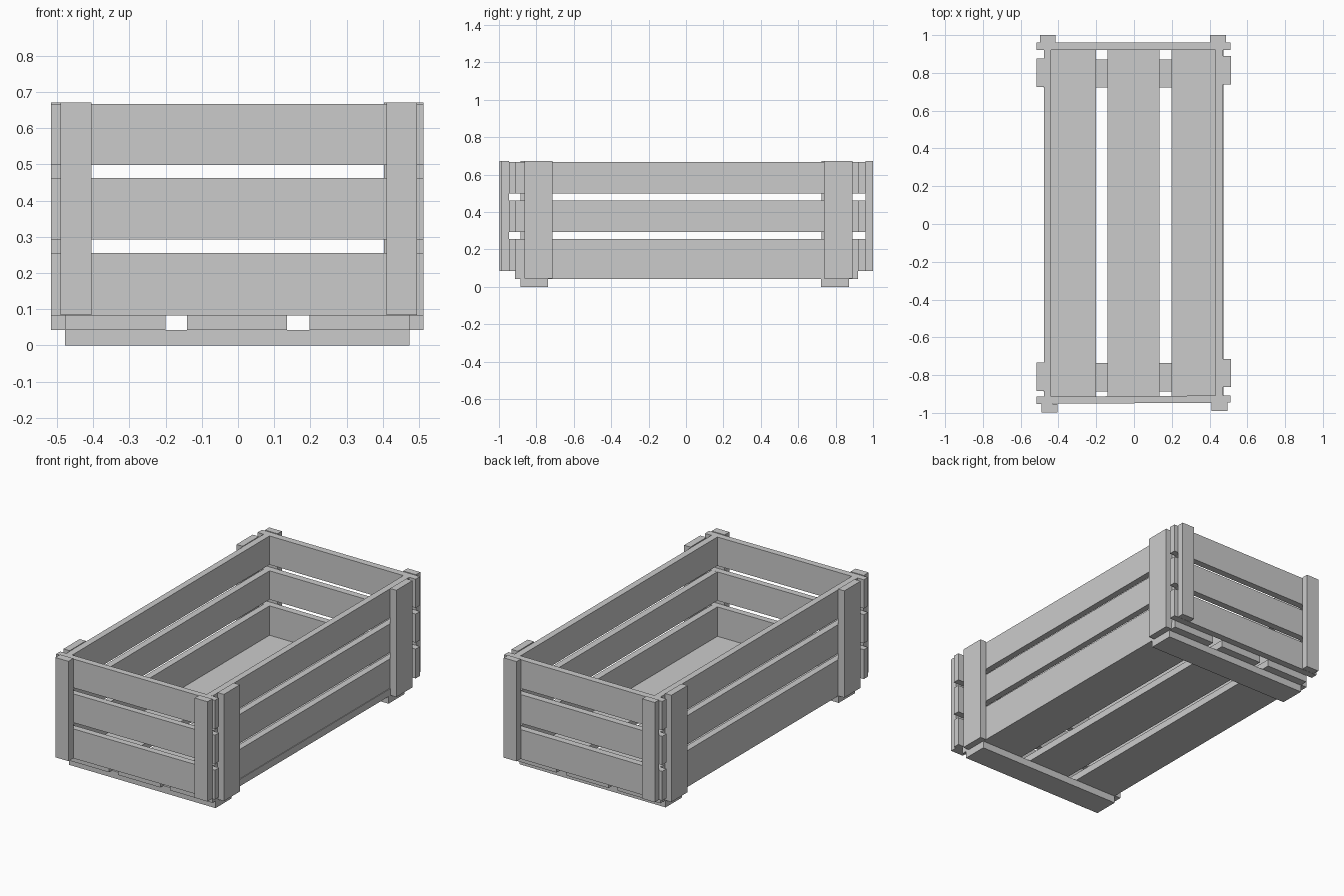
import bpy
from math import radians

if "Cube" in bpy.data.objects:
    bpy.data.objects.remove(bpy.data.objects["Cube"])


def board(name, x, y, z, yaw=0.0):
    """Rectangular plank from (min, max) ranges, turned slightly about z."""
    bpy.ops.mesh.primitive_cube_add(
        size=1, location=[(a + b) / 2 for a, b in (x, y, z)])
    ob = bpy.context.object
    ob.name = name
    ob.dimensions = [b - a for a, b in (x, y, z)]
    ob.rotation_euler.z = radians(yaw)
    bpy.ops.object.transform_apply(location=False, rotation=False, scale=True)
    return ob


# Runners under the floor
for end, y in (("front", (-0.886, -0.737)), ("back", (0.722, 0.872))):
    board(f"{end}_runner", (-0.478, 0.474), y, (0, 0.042))

# Floor planks
for i, x in enumerate(((-0.477, -0.2), (-0.141, 0.135), (0.198, 0.474))):
    board(f"floor_plank_{i + 1}", x, (-0.915, 0.92), (0.042, 0.083))

# Three rows of wall slats on all four sides
for i, z in enumerate(((0.083, 0.256), (0.293, 0.462), (0.498, 0.667))):
    board(f"left_slat_{i + 1}", (-0.477, -0.439), (-0.915, 0.92), z)
    board(f"right_slat_{i + 1}", (0.432, 0.470), (-0.908, 0.92), z)
    board(f"back_slat_{i + 1}", (-0.517, 0.512), (0.92, 0.96), z)
    board(f"front_slat_{i + 1}", (-0.517, 0.512), (-0.949, -0.911), z, 0.35)

# Posts on the two short ends
end_posts = {
    "front_left": ((-0.49, -0.405), (-0.998, -0.952)),
    "front_right": ((0.411, 0.495), (-0.99, -0.946)),
    "back_left": ((-0.497, -0.415), (0.96, 1.0)),
    "back_right": ((0.403, 0.486), (0.96, 1.0)),
}
for name, (x, y) in end_posts.items():
    board(f"{name}_end_post", x, y, (0.084, 0.671))

# Posts on the two long sides
side_posts = {
    "front_left": ((-0.517, -0.477), (-0.884, -0.733)),
    "front_right": ((0.472, 0.513), (-0.864, -0.715)),
    "back_left": ((-0.517, -0.477), (0.724, 0.875)),
    "back_right": ((0.472, 0.513), (0.739, 0.889)),
}
for name, (x, y) in side_posts.items():
    board(f"{name}_side_post", x, y, (0.043, 0.671))
